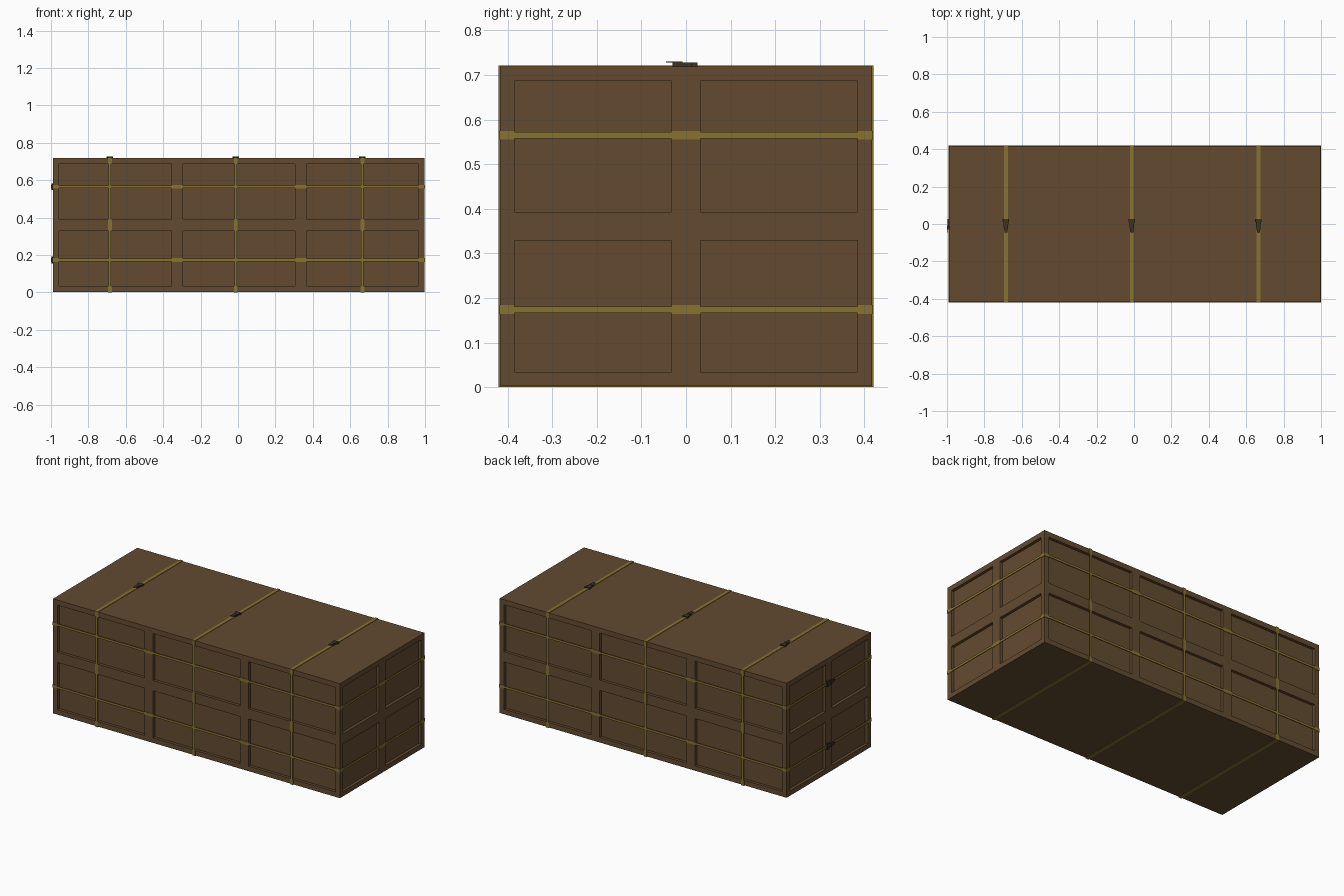
import bpy, bmesh
from mathutils import Vector

if "Cube" in bpy.data.objects:
    bpy.data.objects.remove(bpy.data.objects["Cube"])


def material(name, rgb):
    m = bpy.data.materials.new(name)
    m.diffuse_color = (*rgb, 1)
    m.use_nodes = True
    m.node_tree.nodes["Principled BSDF"].inputs["Base Color"].default_value = m.diffuse_color
    return m


WOOD = material("brown wood", (0.125, 0.070, 0.030))
STRAP = material("olive strap", (0.245, 0.168, 0.028))
METAL = material("dark buckle metal", (0.045, 0.033, 0.016))

# Frame edges along each axis; every odd gap is a recessed panel
XC = [-0.988, -0.957, -0.355, -0.295, 0.305, 0.365, 0.966, 0.997]
YC = [-0.417, -0.385, -0.032, 0.032, 0.385, 0.417]
ZC = [0.003, 0.034, 0.329, 0.393, 0.687, 0.719]
CUTS = [XC, YC, ZC]
DEPTH = 0.018


def finish(bm, name, mat):
    bmesh.ops.remove_doubles(bm, verts=bm.verts, dist=1e-5)
    bmesh.ops.recalc_face_normals(bm, faces=bm.faces)
    me = bpy.data.meshes.new(name)
    bm.to_mesh(me)
    bm.free()
    me.materials.append(mat)
    ob = bpy.data.objects.new(name, me)
    bpy.context.collection.objects.link(ob)
    return ob


def box(bm, lo, hi):
    r = bmesh.ops.create_cube(bm, size=1)
    lo, hi = Vector(lo), Vector(hi)
    for v in r["verts"]:
        v.co = Vector([(lo[i] + hi[i]) / 2 + v.co[i] * (hi[i] - lo[i]) for i in range(3)])


def crate_side(bm, axis, end, panelled):
    """One side of the crate as a grid of cells, panel cells pushed inwards."""
    a, b = [i for i in range(3) if i != axis]
    sign = 1 if end else -1
    level = CUTS[axis][-1 if end else 0]

    def quad(pts):
        verts = []
        for u, v, w in pts:
            p = [0, 0, 0]
            p[a], p[b], p[axis] = u, v, level - sign * w
            verts.append(bm.verts.new(p))
        bm.faces.new(verts)

    for i in range(len(CUTS[a]) - 1):
        for j in range(len(CUTS[b]) - 1):
            u0, u1 = CUTS[a][i:i + 2]
            v0, v1 = CUTS[b][j:j + 2]
            ring = [(u0, v0), (u1, v0), (u1, v1), (u0, v1)]
            panel = panelled and i % 2 and j % 2
            d = DEPTH if panel else 0
            quad([(u, v, d) for u, v in ring])
            if panel:
                for k in range(4):
                    p, q = ring[k], ring[(k + 1) % 4]
                    quad([(*p, 0), (*q, 0), (*q, d), (*p, d)])


# Crate body with panels on the four upright sides
bm = bmesh.new()
for axis in range(3):
    for end in (0, 1):
        crate_side(bm, axis, end, axis != 2)
finish(bm, "crate_body", WOOD)


def strap(name, axis, pos, thick):
    """Band round the crate, wider where it lies on the frame."""
    bm = bmesh.new()
    a, b = [i for i in range(3) if i != axis]
    for out, along in ((a, b), (b, a)):
        for end in (0, 1):
            level = CUTS[out][-1 if end else 0]
            cuts = list(CUTS[along])
            if out == 2:                       # plain lid and base
                cuts = [cuts[0], cuts[-1]]
            cuts[0] -= thick
            cuts[-1] += thick
            for i in range(len(cuts) - 1):
                half = 0.0072 if i % 2 else 0.010
                lo, hi = [0] * 3, [0] * 3
                lo[axis], hi[axis] = pos - half, pos + half
                lo[along], hi[along] = cuts[i], cuts[i + 1]
                lo[out], hi[out] = (level, level + thick) if end else (level - thick, level)
                box(bm, lo, hi)
    finish(bm, name, STRAP)


def buckle(name, place):
    """Low block with a wide bar, a tapered clamp and a thin lever."""
    bm = bmesh.new()
    # (start u, half width, end u, half width, bottom, top)
    for u0, h0, u1, h1, w0, w1 in (
            (0.012, 0.018, 0.026, 0.018, 0.0, 0.009),
            (-0.030, 0.010, 0.012, 0.014, 0.0, 0.009),
            (-0.045, 0.008, -0.008, 0.010, 0.0095, 0.0115)):
        vs = [bm.verts.new(place(u, v, w)) for w in (w0, w1)
              for u, v in ((u0, -h0), (u1, -h1), (u1, h1), (u0, h0))]
        for f in ((0, 1, 2, 3), (4, 5, 6, 7), (0, 1, 5, 4),
                  (1, 2, 6, 5), (2, 3, 7, 6), (3, 0, 4, 7)):
            bm.faces.new([vs[k] for k in f])
    finish(bm, name, METAL)


# Three upright bands, buckled on the lid
for n, x in enumerate((-0.685, -0.012, 0.665)):
    strap(f"upright_strap_{n + 1}", 0, x, 0.0030)
    buckle(f"lid_buckle_{n + 1}", lambda u, v, w: (x + v, u, ZC[-1] + w))

# Two level bands, buckled on the left end
for n, z in enumerate((0.174, 0.565)):
    strap(f"level_strap_{n + 1}", 2, z, 0.0026)
    buckle(f"end_buckle_{n + 1}", lambda u, v, w: (XC[0] - w, u, z + v))
